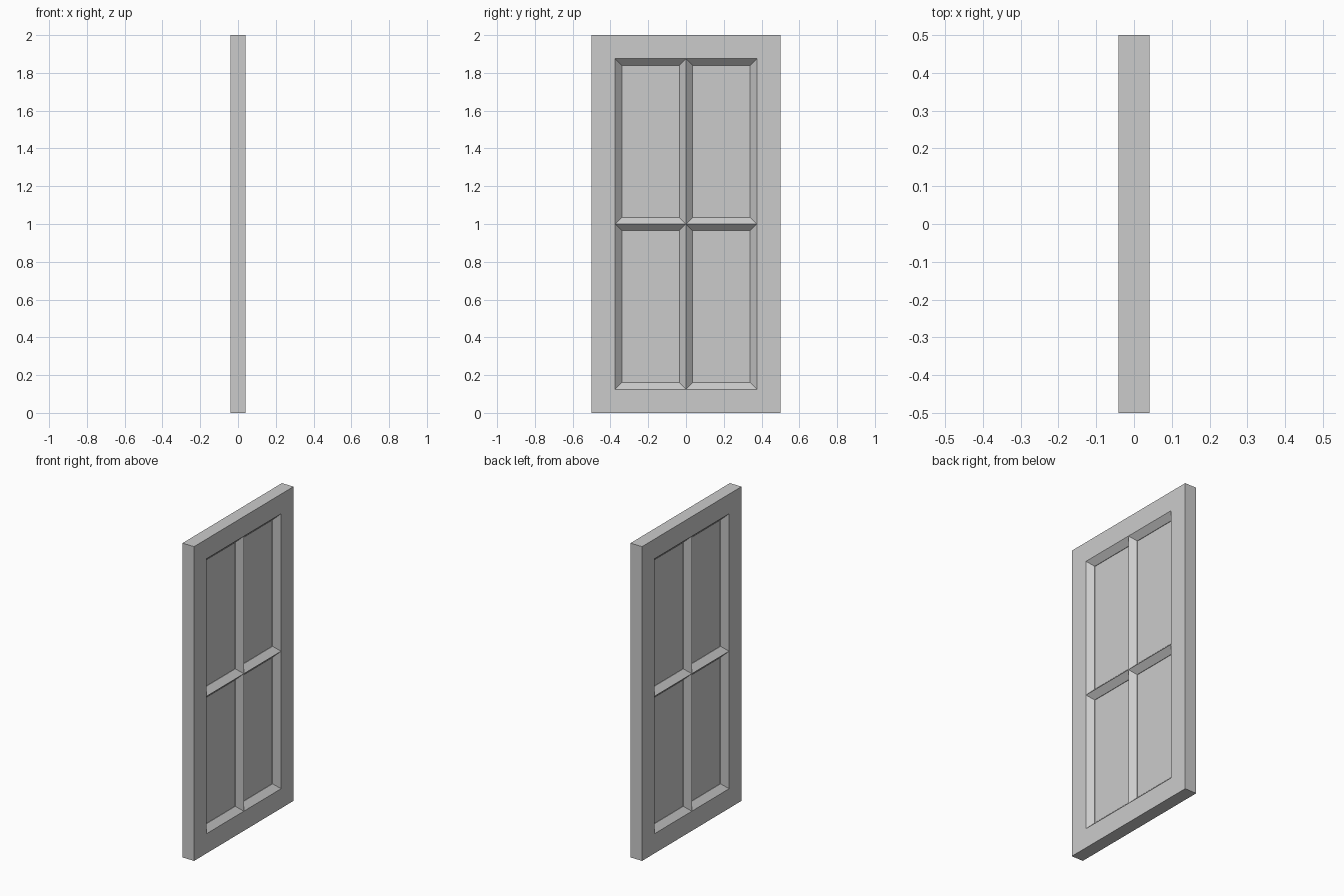
import bpy
import bmesh

cube = bpy.data.objects.get("Cube")
if cube:
    bpy.data.objects.remove(cube, do_unlink=True)

HALF_THICK = 0.041
RIM = 0.006          # half thickness where the bevels end
PANE = 0.003         # half thickness of a pane
BEVEL = 0.035

grey = bpy.data.materials.new("plain grey")
grey.use_nodes = True
colour = (0.6, 0.6, 0.6, 1)
grey.diffuse_color = colour
grey.node_tree.nodes["Principled BSDF"].inputs["Base Color"].default_value = colour


def inset(rect, d):
    y0, y1, z0, z1 = rect
    return (y0 + d, y1 - d, z0 + d, z1 - d)


def loft(name, sections, caps=False):
    """Join rectangles, each given as (x, rect), with quads."""
    bm = bmesh.new()
    loops = []
    for x, (y0, y1, z0, z1) in sections:
        corners = ((y0, z0), (y1, z0), (y1, z1), (y0, z1))
        loops.append([bm.verts.new((x, y, z)) for y, z in corners])
    for a, b in zip(loops, loops[1:]):
        for i in range(4):
            j = (i + 1) % 4
            bm.faces.new((a[i], a[j], b[j], b[i]))
    if caps:
        bm.faces.new(loops[0])
        bm.faces.new(loops[-1][::-1])
    return finish(name, bm)


def finish(name, bm):
    mesh = bpy.data.meshes.new(name)
    bm.to_mesh(mesh)
    bm.free()
    mesh.materials.append(grey)
    obj = bpy.data.objects.new(name, mesh)
    bpy.context.collection.objects.link(obj)
    return obj


# Outer frame: flat border on both sides and the outer edge
outer = (-0.5, 0.5, 0, 2)
opening = inset(outer, 0.125)
loft("outer_frame", [(HALF_THICK, opening), (HALF_THICK, outer),
                     (-HALF_THICK, outer), (-HALF_THICK, opening)])

# Four lights: bevelled surrounds that meet in sharp glazing bars, and panes
y0, y1, z0, z1 = opening
for row, (low, high) in {"lower": (z0, 1), "upper": (1, z1)}.items():
    for side, (a, b) in {"back": (0, y1), "front": (y0, 0)}.items():
        cell = (a, b, low, high)
        inner = inset(cell, BEVEL)
        loft(f"{row}_{side}_surround",
             [(-HALF_THICK, cell), (-RIM, inner), (RIM, inner), (HALF_THICK, cell)])
        loft(f"{row}_{side}_pane", [(PANE, inner), (-PANE, inner)], caps=True)

# Make the faces point outward: bevels and rims look into the opening
for obj in bpy.context.collection.objects:
    if obj.type != 'MESH' or not obj.name.endswith(("surround", "pane", "frame")):
        continue
    bm = bmesh.new()
    bm.from_mesh(obj.data)
    ys = [v.co.y for v in bm.verts]
    zs = [v.co.z for v in bm.verts]
    centre = ((min(ys) + max(ys)) / 2, (min(zs) + max(zs)) / 2)
    bm.normal_update()
    for f in bm.faces:
        c = f.calc_center_median()
        if obj.name.endswith("surround"):
            out = f.normal.y * (centre[0] - c.y) + f.normal.z * (centre[1] - c.z)
        elif abs(f.normal.x) > 0.5:
            out = f.normal.x * c.x
        else:
            out = f.normal.y * (c.y - centre[0]) + f.normal.z * (c.z - centre[1])
        if out < 0:
            f.normal_flip()
    bm.to_mesh(obj.data)
    bm.free()
